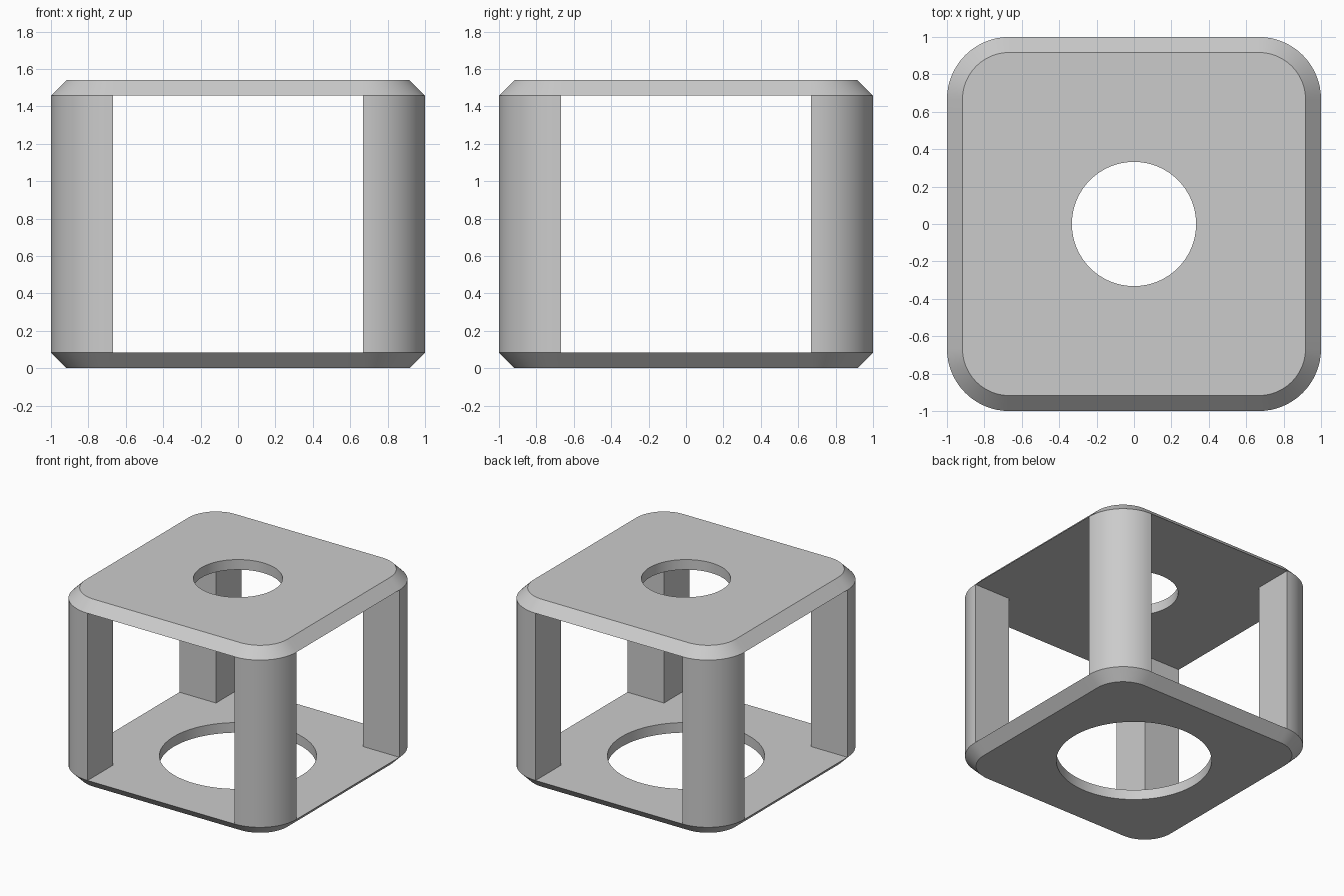
import bpy, bmesh
from math import cos, sin, pi, radians

if "Cube" in bpy.data.objects:
    bpy.data.objects.remove(bpy.data.objects["Cube"])

CORNER = 0.667      # centre of every rounded corner
RADIUS = 0.333      # outer corner radius
BEVEL = 0.083       # plate thickness, chamfered over its full depth
HEIGHT = 1.54
SEG = 16            # steps per corner and per straight side

grey = bpy.data.materials.new("plain grey")
grey.use_nodes = True
grey.diffuse_color = (0.6, 0.6, 0.6, 1)
grey.node_tree.nodes["Principled BSDF"].inputs["Base Color"].default_value = grey.diffuse_color


def finish(name, bm):
    """Turn a bmesh into a smooth-shaded object with sharp edges kept."""
    bmesh.ops.recalc_face_normals(bm, faces=bm.faces)
    mesh = bpy.data.meshes.new(name)
    bm.to_mesh(mesh)
    bm.free()
    mesh.materials.append(grey)
    obj = bpy.data.objects.new(name, mesh)
    bpy.context.collection.objects.link(obj)
    bpy.ops.object.select_all(action='DESELECT')
    obj.select_set(True)
    bpy.context.view_layer.objects.active = obj
    bpy.ops.object.shade_smooth_by_angle(angle=radians(30))
    return obj


def arc(quarter, r):
    """Points of one rounded corner, counted anticlockwise from +x +y."""
    mid = pi / 4 + quarter * pi / 2
    cx, cy = (CORNER * 2 ** 0.5 * f(mid) for f in (cos, sin))
    return [(cx + r * cos(mid - pi / 4 + i * pi / 2 / SEG),
             cy + r * sin(mid - pi / 4 + i * pi / 2 / SEG)) for i in range(SEG + 1)]


def rounded_square(r):
    """Corner arcs joined by evenly divided straight sides."""
    points = []
    for q in range(4):
        corner, following = arc(q, r), arc(q + 1, r)
        points += corner
        (ax, ay), (bx, by) = corner[-1], following[0]
        points += [(ax + (bx - ax) * i / SEG, ay + (by - ay) * i / SEG)
                   for i in range(1, SEG)]
    return points


def circle(r):
    """Circle with points lined up with those of the rounded square."""
    count = 8 * SEG
    return [(r * cos(2 * pi * (i + SEG / 2) / count),
             r * sin(2 * pi * (i + SEG / 2) / count)) for i in range(count)]


def plate(name, z_narrow, z_wide, hole):
    """Chamfered plate with a round hole: four rings bridged into a closed band."""
    bm = bmesh.new()
    sections = [(rounded_square(RADIUS - BEVEL), z_narrow), (rounded_square(RADIUS), z_wide),
                (circle(hole), z_wide), (circle(hole), z_narrow)]
    rings = [[bm.verts.new((x, y, z)) for x, y in pts] for pts, z in sections]
    for k, ring in enumerate(rings):
        nxt = rings[(k + 1) % len(rings)]
        for i in range(len(ring)):
            j = (i + 1) % len(ring)
            bm.faces.new((ring[i], ring[j], nxt[j], nxt[i]))
    return finish(name, bm)


def post(name, quarter):
    """Quarter-round column filling one corner between the plates."""
    bm = bmesh.new()
    mid = pi / 4 + quarter * pi / 2
    inner = (CORNER * 2 ** 0.5 * cos(mid), CORNER * 2 ** 0.5 * sin(mid))
    base = bm.faces.new([bm.verts.new((x, y, BEVEL)) for x, y in [inner] + arc(quarter, RADIUS)])
    top = bmesh.ops.extrude_face_region(bm, geom=[base], use_keep_orig=True)["geom"]
    bmesh.ops.translate(bm, vec=(0, 0, HEIGHT - 2 * BEVEL),
                        verts=[v for v in top if isinstance(v, bmesh.types.BMVert)])
    return finish(name, bm)


# Plates: wide sides face the posts, narrow sides face outward
plate("bottom_plate", 0, BEVEL, 0.585)
plate("top_plate", HEIGHT, HEIGHT - BEVEL, 0.332)

# Corner posts
for q, place in enumerate(("back_left", "back_right", "front_right", "front_left")):
    post(place + "_post", q)
